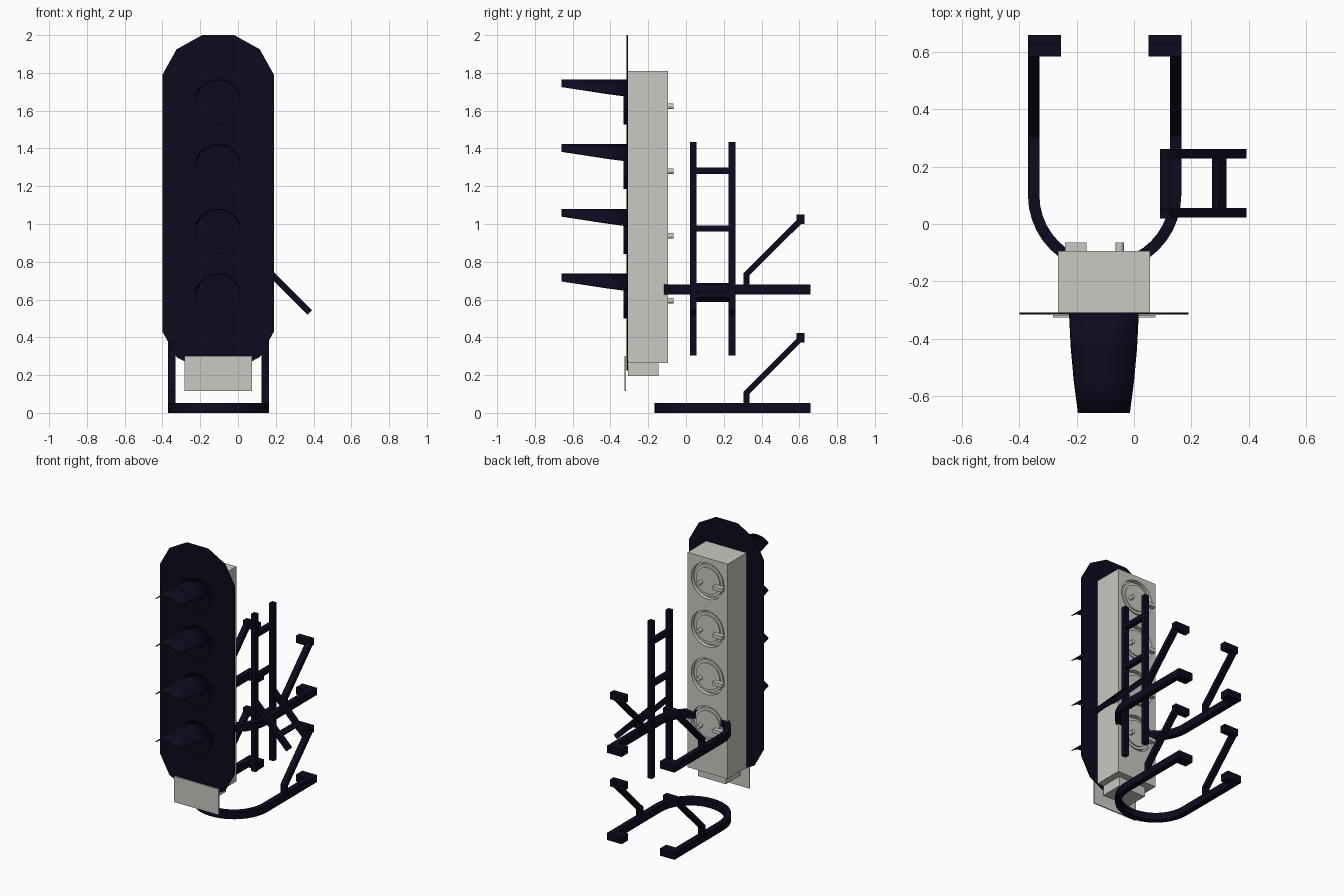
import bpy, bmesh, math
from mathutils import Vector, Matrix

if "Cube" in bpy.data.objects:
    bpy.data.objects.remove(bpy.data.objects["Cube"], do_unlink=True)


def material(name, rgb):
    m = bpy.data.materials.new(name)
    m.use_nodes = True
    m.diffuse_color = (*rgb, 1)
    m.node_tree.nodes["Principled BSDF"].inputs["Base Color"].default_value = (*rgb, 1)
    return m


NAVY = material("dark navy", (0.0033, 0.0033, 0.0137))
GREY = material("light grey", (0.59, 0.58, 0.54))
CX = -0.105                                # centre line of the lamp unit
LAMPS = [1.645 - 0.343 * i for i in range(4)]


def finish(name, bm, mat, smooth=False):
    bmesh.ops.recalc_face_normals(bm, faces=bm.faces)
    me = bpy.data.meshes.new(name)
    bm.to_mesh(me)
    bm.free()
    me.materials.append(mat)
    ob = bpy.data.objects.new(name, me)
    bpy.context.collection.objects.link(ob)
    if smooth:
        bpy.ops.object.select_all(action='DESELECT')
        ob.select_set(True)
        bpy.context.view_layer.objects.active = ob
        bpy.ops.object.shade_smooth_by_angle(angle=math.radians(35))
    return ob


def add_box(bm, lo, hi):
    lo, hi = Vector(lo), Vector(hi)
    bmesh.ops.create_cube(bm, size=1, matrix=Matrix.Translation((lo + hi) / 2)
                          @ Matrix.Diagonal((*(hi - lo), 1)))


def box(name, lo, hi, mat):
    bm = bmesh.new()
    add_box(bm, lo, hi)
    return finish(name, bm, mat)


def cylinder(name, x, z, y0, y1, r, mat, seg=32):
    bm = bmesh.new()
    bmesh.ops.create_cone(bm, cap_ends=True, segments=seg, radius1=r, radius2=r, depth=y1 - y0,
                          matrix=Matrix.Translation((x, (y0 + y1) / 2, z))
                          @ Matrix.Rotation(math.pi / 2, 4, 'X'))
    return finish(name, bm, mat, True)


def add_prism(bm, pts, offset):
    """Extrude a closed outline by an offset."""
    f = bm.faces.new([bm.verts.new(p) for p in pts])
    ext = bmesh.ops.extrude_face_region(bm, geom=[f])
    bmesh.ops.translate(bm, vec=offset, verts=[v for v in ext["geom"] if isinstance(v, bmesh.types.BMVert)])


# Backboard with chamfered ends
half = [(0.085, 2.0), (0.22, 1.925), (0.295, 1.79), (0.295, 0.43), (0.22, 0.295), (0.085, 0.225)]
outline = half + [(-x, z) for x, z in reversed(half)]
bm = bmesh.new()
add_prism(bm, [(CX + x, -0.316, z) for x, z in outline], (0, 0.008, 0))
finish("backboard", bm, NAVY)

# Lamp housing, with a round recess behind each lamp
housing = box("lamp_housing", (-0.265, -0.308, 0.265), (0.055, -0.095, 1.81), GREY)
bm = bmesh.new()
for z in LAMPS:
    bmesh.ops.create_cone(bm, cap_ends=True, segments=32, radius1=0.13, radius2=0.13, depth=0.06,
                          matrix=Matrix.Translation((CX, -0.095, z))
                          @ Matrix.Rotation(math.pi / 2, 4, 'X'))
cutter = finish("recess_cutter", bm, GREY)
cutter.hide_render = True
cutter.hide_set(True)
mod = housing.modifiers.new("recesses", 'BOOLEAN')
mod.operation, mod.solver, mod.object = 'DIFFERENCE', 'EXACT', cutter
bpy.context.view_layer.objects.active = housing
bpy.ops.object.modifier_apply(modifier=mod.name)
bpy.data.objects.remove(cutter, do_unlink=True)

box("junction_box", (-0.215, -0.308, 0.195), (0.005, -0.145, 0.265), GREY)
box("number_plate", (-0.282, -0.326, 0.115), (0.075, -0.318, 0.3), GREY)


def hood(name, z):
    """Curved visor, cut back obliquely from the lamp to its tip."""
    bm = bmesh.new()
    rows = []
    for y, half_angle in ((-0.316, 75), (-0.43, 67), (-0.545, 57), (-0.66, 46)):
        row = []
        for i in range(17):
            a = math.radians(half_angle * (i / 8 - 1))
            row.append(bm.verts.new((CX + 0.123 * math.sin(a), y, z + 0.118 * math.cos(a))))
        rows.append(row)
    for r0, r1 in zip(rows, rows[1:]):
        for i in range(16):
            bm.faces.new((r0[i], r0[i + 1], r1[i + 1], r1[i]))
    ob = finish(name, bm, NAVY, True)
    s = ob.modifiers.new("thickness", 'SOLIDIFY')
    s.thickness, s.offset = 0.006, 0


# Lamps: hood and lens at the front, round lid with handle and pin at the back
for n, z in enumerate(LAMPS, 1):
    hood(f"hood_{n}", z)
    cylinder(f"lens_{n}", CX, z, -0.331, -0.312, 0.117, NAVY)
    cylinder(f"lid_rim_{n}", CX, z, -0.13, -0.105, 0.115, GREY)
    cylinder(f"lid_{n}", CX, z, -0.13, -0.097, 0.095, GREY)
    cylinder(f"lid_pin_{n}", -0.05, z - 0.022, -0.1, -0.065, 0.015, GREY, 12)
    box(f"lid_handle_{n}", (-0.24, -0.1, z - 0.035), (-0.165, -0.065, z - 0.009), GREY)


def bracket(name, z):
    """U-shaped bar with inward feet, and a propped strut on each arm."""
    bm = bmesh.new()
    cx, cy, ro, ri = -0.1025, 0.1, 0.2675, 0.2275
    arc = [math.pi + math.pi * i / 20 for i in range(21)]
    path = [(-ro, 0.56)] + [(ro * math.cos(a), ro * math.sin(a)) for a in arc] + [(ro, 0.56)]
    inner = [(-ri, 0.56)] + [(ri * math.cos(a), ri * math.sin(a)) for a in arc] + [(ri, 0.56)]
    add_prism(bm, [(cx + x, cy + y, z) for x, y in path + inner[::-1]], (0, 0, 0.052))
    finish(name + "_bar", bm, NAVY, True)
    side_profile = [(0.305, 0.05), (0.305, 0.113), (0.588, 0.396), (0.61, 0.374),
                    (0.335, 0.1), (0.335, 0.05)]
    for s, side in ((-1, "right"), (1, "left")):
        bm = bmesh.new()
        x_out, x_in = cx + s * ro, cx + s * (ro - 0.115)
        lo, hi = min(x_out, x_in), max(x_out, x_in)
        add_box(bm, (lo, 0.59, z), (hi, 0.66, z + 0.052))
        finish(f"{name}_{side}_foot", bm, NAVY)
        bm = bmesh.new()
        add_prism(bm, [(x_out, y, z + h) for y, h in side_profile], (-s * 0.04, 0, 0))
        add_box(bm, (lo, 0.585, z + 0.373), (hi, 0.627, z + 0.423))
        finish(f"{name}_{side}_strut", bm, NAVY)


bracket("lower_bracket", 0.0)
bracket("upper_bracket", 0.627)

# Ladder with two upright rails and three rungs
for name, y in (("front", 0.02), ("back", 0.226)):
    box(f"ladder_{name}_rail", (0.09, y, 0.305), (0.125, y + 0.035, 1.435), NAVY)
for n, z in enumerate((0.655, 0.96, 1.265), 1):
    box(f"ladder_rung_{n}", (0.09, 0.05, z), (0.125, 0.23, z + 0.033), NAVY)

# Slanted step folding out from the ladder
bm = bmesh.new()
for y in (0.022, 0.228):
    add_box(bm, (0, y, -0.0175), (0.385, y + 0.033, 0.0175))
add_box(bm, (0.25, 0.05, -0.0175), (0.287, 0.235, 0.0175))
bm.transform(Matrix.Translation((0.108, 0, 0.803)) @ Matrix.Rotation(math.radians(45), 4, 'Y'))
finish("slanted_step", bm, NAVY)
